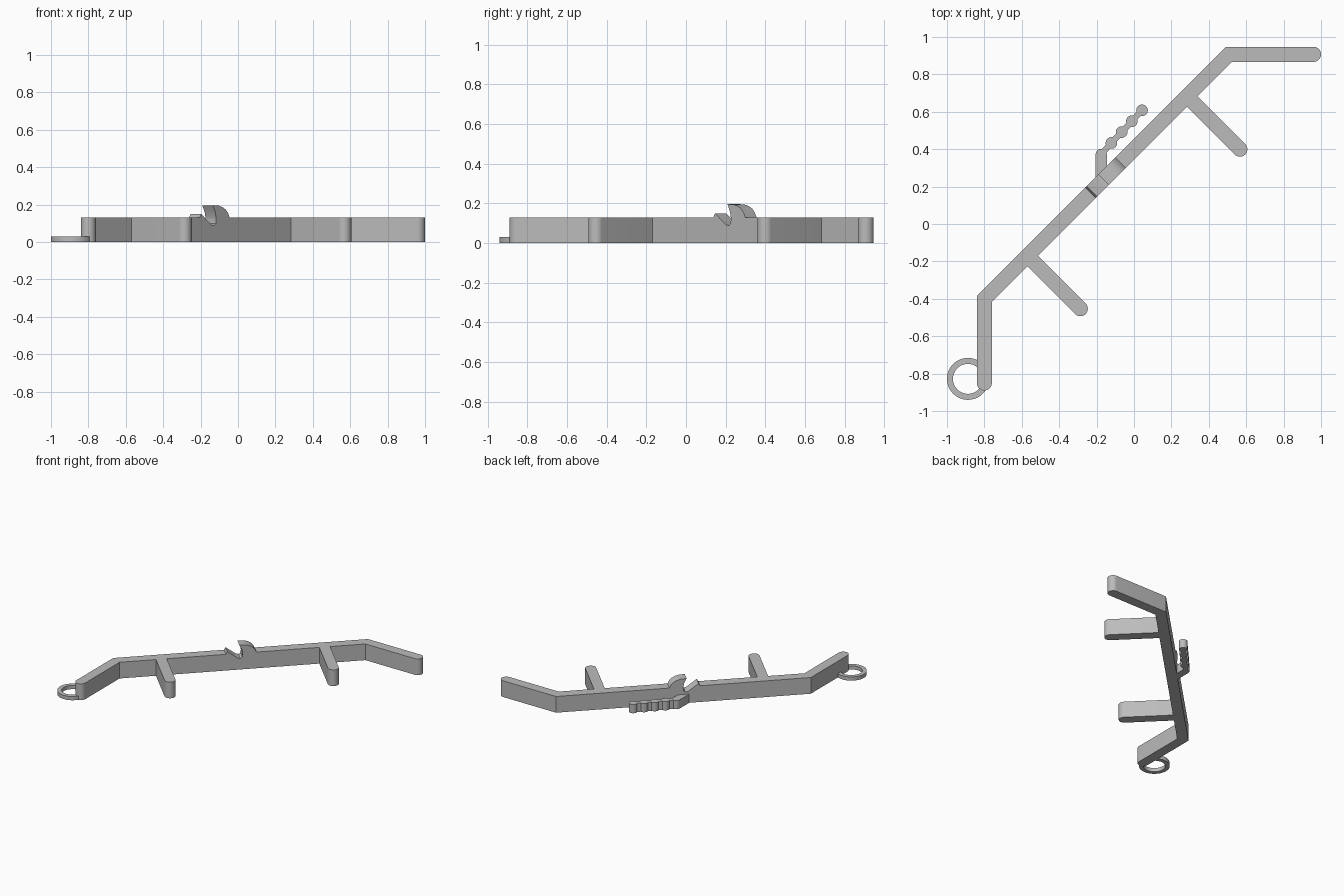
import bpy, bmesh, math
from mathutils import Vector

if "Cube" in bpy.data.objects:
    bpy.data.objects.remove(bpy.data.objects["Cube"], do_unlink=True)

GREY = (0.5, 0.5, 0.5, 1.0)
grey = bpy.data.materials.new("light grey plastic")
grey.use_nodes = True
grey.diffuse_color = GREY
grey.node_tree.nodes["Principled BSDF"].inputs["Base Color"].default_value = GREY

HEIGHT, WIDTH = 0.13, 0.08
TAIL_HEIGHT = 0.07


def prism(name, base, sweep):
    """Solid made by sweeping a closed outline along a vector."""
    bm = bmesh.new()
    face = bm.faces.new([bm.verts.new(p) for p in base])
    moved = bmesh.ops.extrude_face_region(bm, geom=[face])["geom"]
    verts = [g for g in moved if isinstance(g, bmesh.types.BMVert)]
    bmesh.ops.translate(bm, verts=verts, vec=sweep)
    bmesh.ops.recalc_face_normals(bm, faces=bm.faces)
    mesh = bpy.data.meshes.new(name)
    bm.to_mesh(mesh)
    bm.free()
    mesh.materials.append(grey)
    obj = bpy.data.objects.new(name, mesh)
    bpy.context.collection.objects.link(obj)
    return obj


def arc(centre, radius, start, sweep, steps):
    return [centre + radius * Vector((math.cos(start + sweep * i / steps),
                                      math.sin(start + sweep * i / steps)))
            for i in range(steps + 1)]


def strip(name, path, width, height, round_start=False):
    """Flat bar following a path, mitred at bends, rounded at the end."""
    pts = [Vector(p) for p in path]
    dirs = [(b - a).normalized() for a, b in zip(pts, pts[1:])]
    half = width / 2
    left, right = [], []
    for i, p in enumerate(pts):
        d0, d1 = dirs[max(i - 1, 0)], dirs[min(i, len(dirs) - 1)]
        n0, n1 = Vector((-d0.y, d0.x)), Vector((-d1.y, d1.x))
        miter = (n0 + n1).normalized()
        miter *= half / miter.dot(n0)
        left.append(p + miter)
        right.append(p - miter)
    a_end = math.atan2(dirs[-1].y, dirs[-1].x) - math.pi / 2
    a_start = math.atan2(dirs[0].y, dirs[0].x) + math.pi / 2
    outline = right[:-1] + arc(pts[-1], half, a_end, math.pi, 20) + left[-2:0:-1]
    if round_start:
        outline = outline[1:] + arc(pts[0], half, a_start, math.pi, 20)
    else:
        outline.append(left[0])
    return prism(name, [(p.x, p.y, 0) for p in outline], (0, 0, height))


def across_bar(name, profile, width):
    """Side profile (x along the diagonal, z) swept across the diagonal bar."""
    off = width / 2 / math.sqrt(2)
    base = [(x - off, x + 0.4 + off, z) for x, z in profile]
    return prism(name, base, (2 * off, -2 * off, 0))


def boolean(target, tool, operation):
    mod = target.modifiers.new(operation, 'BOOLEAN')
    mod.operation, mod.solver, mod.object = operation, 'EXACT', tool
    bpy.context.view_layer.objects.active = target
    bpy.ops.object.modifier_apply(modifier=mod.name)
    bpy.data.objects.remove(tool, do_unlink=True)


# Main frame: long diagonal with two bent ends
frame = strip("main_frame", [(-0.8, -0.85), (-0.8, -0.4), (0.507, 0.907), (0.96, 0.907)],
              WIDTH, HEIGHT, round_start=True)

# Two prongs off the diagonal
for x in (-0.57, 0.283):
    prong = strip("prong", [(x, x + 0.4), (x + 0.283, x + 0.117)], WIDTH, HEIGHT)
    boolean(frame, prong, 'UNION')

# Raised hook and lip, then the notch between them
crest = [(-0.233, 0.1), (-0.233, 0.13), (-0.226, 0.149), (-0.2, 0.149), (-0.165, 0.196),
         (-0.135, 0.195), (-0.112, 0.187), (-0.094, 0.173), (-0.081, 0.153),
         (-0.073, 0.13), (-0.073, 0.1)]
boolean(frame, across_bar("hook", crest, WIDTH), 'UNION')
notch = [(-0.24, 0.165), (-0.17, 0.092), (-0.157, 0.088), (-0.147, 0.098),
         (-0.145, 0.125), (-0.15, 0.16), (-0.163, 0.196), (-0.17, 0.23), (-0.24, 0.23)]
boolean(frame, across_bar("notch", notch, WIDTH * 1.5), 'DIFFERENCE')

# Beaded tail on a short arm
tail = strip("beaded_tail", [(-0.175, 0.22), (-0.175, 0.372)], 0.06, TAIL_HEIGHT)
first, last = Vector((-0.175, 0.375)), Vector((0.043, 0.608))
boolean(tail, strip("link", [first, last], 0.032, TAIL_HEIGHT), 'UNION')
for i in range(1, 5):
    ring_pts = arc(first.lerp(last, i / 4), 0.031, 0, math.tau, 32)[:-1]
    bead = prism("bead", [(p.x, p.y, 0) for p in ring_pts], (0, 0, TAIL_HEIGHT))
    boolean(tail, bead, 'UNION')

# Flat key ring at the lower end
centre = Vector((-0.888, -0.828))
discs = []
for radius, low, high in ((0.112, 0, 0.03), (0.08, -0.05, 0.1)):
    pts = arc(centre, radius, 0, math.tau, 64)[:-1]
    discs.append(prism("end_ring", [(p.x, p.y, low) for p in pts], (0, 0, high - low)))
ring = discs[0]
boolean(ring, discs[1], 'DIFFERENCE')
ring.name = "end_ring"

# Smooth the round ends, keep the edges crisp
for obj in (frame, tail, ring):
    bpy.ops.object.select_all(action='DESELECT')
    obj.select_set(True)
    bpy.context.view_layer.objects.active = obj
    bpy.ops.object.shade_smooth_by_angle(angle=math.radians(25))
